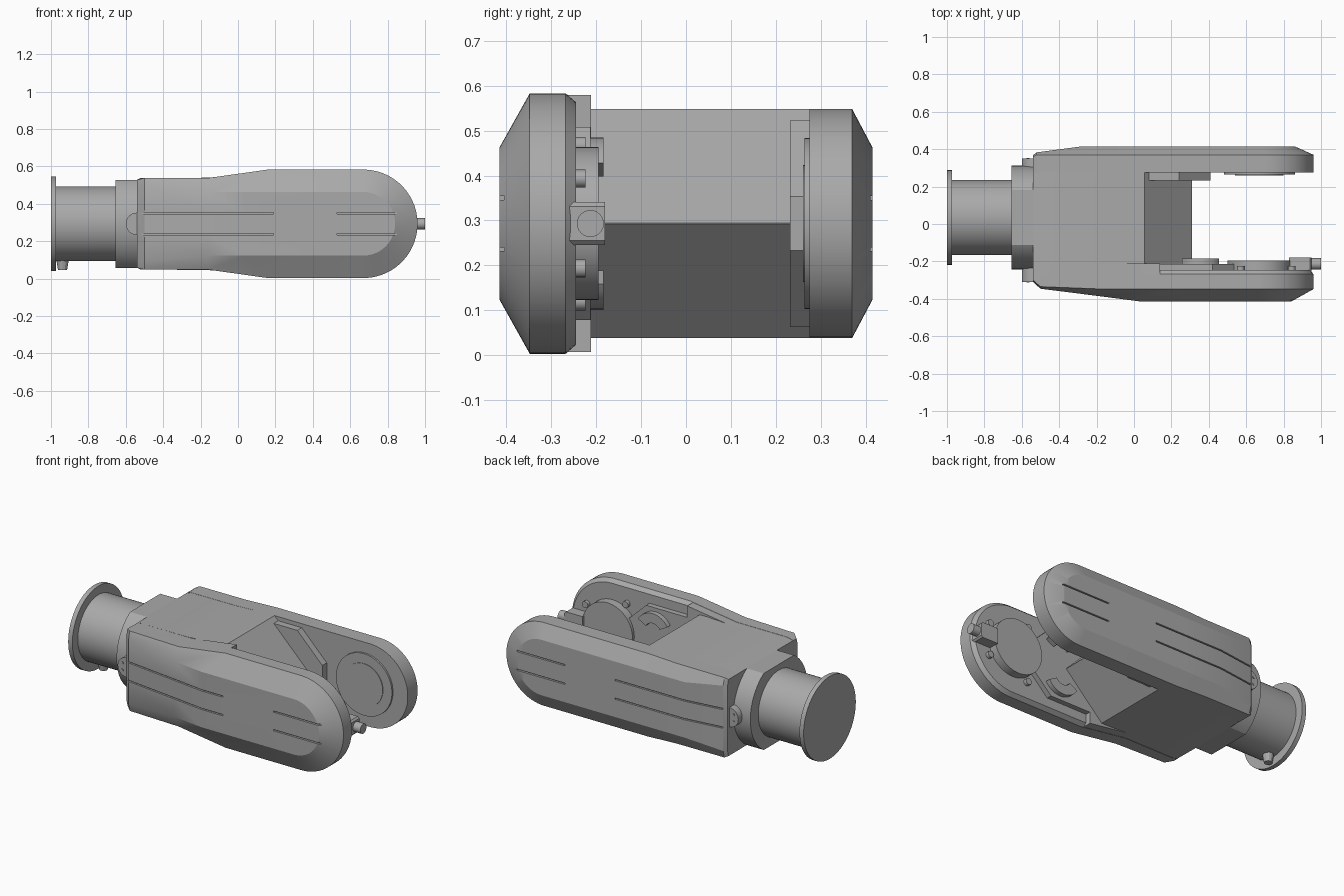
import bpy, bmesh, math
from mathutils import Matrix

if "Cube" in bpy.data.objects:
    bpy.data.objects.remove(bpy.data.objects["Cube"])

ZC = 0.293      # height of the centre line
NECK_Y = 0.035  # sideways position of the neck axis
HUB_X = 0.67    # joint axis near the fork tips

grey = bpy.data.materials.new("mid_grey")
grey.use_nodes = True
grey.diffuse_color = (0.4, 0.4, 0.4, 1)
grey.node_tree.nodes["Principled BSDF"].inputs["Base Color"].default_value = (0.4, 0.4, 0.4, 1)


def finish(name, bm):
    bmesh.ops.recalc_face_normals(bm, faces=bm.faces)
    mesh = bpy.data.meshes.new(name)
    bm.to_mesh(mesh)
    bm.free()
    mesh.materials.append(grey)
    ob = bpy.data.objects.new(name, mesh)
    bpy.context.collection.objects.link(ob)
    return ob


def loft(name, layers):
    """Join matching rings; the caps are strips between mirrored points."""
    bm = bmesh.new()
    rings = [[bm.verts.new(p) for p in ring] for ring in layers]
    n = len(rings[0])
    for a, b in zip(rings, rings[1:]):
        for i in range(n):
            j = (i + 1) % n
            bm.faces.new((a[i], a[j], b[j], b[i]))
    for ring in (rings[0], rings[-1]):
        for i in range(n // 2 - 1):
            bm.faces.new((ring[i], ring[i + 1], ring[n - 2 - i], ring[n - 1 - i]))
    return finish(name, bm)


def prism(name, outline, y0, y1):
    """Extrude an (x, height from centre line) outline along y."""
    bm = bmesh.new()
    face = bm.faces.new([bm.verts.new((x, y0, ZC + z)) for x, z in outline])
    new = bmesh.ops.extrude_face_region(bm, geom=[face])["geom"]
    bmesh.ops.translate(bm, vec=(0, y1 - y0, 0),
                        verts=[v for v in new if isinstance(v, bmesh.types.BMVert)])
    return finish(name, bm)


def mirrored(top):
    return top + [(x, -z) for x, z in reversed(top)]


def cylinder(name, axis, centre, radius, depth, sides=48, tip=None):
    bm = bmesh.new()
    turn = {"x": Matrix.Rotation(math.pi / 2, 4, "Y"),
            "y": Matrix.Rotation(math.pi / 2, 4, "X"), "z": Matrix()}[axis]
    bmesh.ops.create_cone(bm, cap_ends=True, segments=sides, radius1=radius,
                          radius2=tip or radius, depth=depth,
                          matrix=Matrix.Translation(centre) @ turn)
    return finish(name, bm)


def box(name, lo, hi):
    bm = bmesh.new()
    size = [b - a for a, b in zip(lo, hi)]
    mid = [(a + b) / 2 for a, b in zip(lo, hi)]
    bmesh.ops.create_cube(bm, size=1, matrix=Matrix.Translation(mid) @ Matrix.Diagonal((*size, 1)))
    return finish(name, bm)


def boolean(ob, cutter, operation):
    mod = ob.modifiers.new("cut", "BOOLEAN")
    mod.operation, mod.object, mod.solver = operation, cutter, "EXACT"
    bpy.context.view_layer.update()
    graph = bpy.context.evaluated_depsgraph_get()
    mesh = bpy.data.meshes.new_from_object(ob.evaluated_get(graph))
    ob.modifiers.clear()
    ob.data = mesh
    bpy.data.objects.remove(cutter)


def ring(cx, radius, y, tail):
    """Half outline with a round tip and a tail of (x, half height, y) points."""
    top = []
    for i in range(16):
        a = math.pi / 2 * (i + 0.5) / 16
        top.append((cx + radius * math.cos(a), radius * math.sin(a), y))
    top += [(cx, radius, y)] + tail
    return ([(x, v, ZC + z) for x, z, v in top]
            + [(x, v, ZC - z) for x, z, v in reversed(top)])


# Front fork arm: wide round tip, flat sloping outer face
def front_tail(y, inset=0.0):
    return [(0.16, 0.29 - inset, y), (-0.16, 0.245 - inset, y),
            (-0.5, 0.245 - inset, max(y, -0.335)), (-0.54, 0.235 - inset, max(y, -0.30))]


front_arm = loft("front_arm", [
    ring(HUB_X, 0.27, -0.245, front_tail(-0.245, 0.02)),
    ring(HUB_X, 0.29, -0.268, front_tail(-0.268)),
    ring(HUB_X, 0.29, -0.348, front_tail(-0.348)),
    ring(HUB_X, 0.17, -0.415, [(0.04, 0.17, -0.415), (-0.16, 0.17, -0.389),
                               (-0.5, 0.2, -0.346), (-0.54, 0.2, -0.31)])])


# Back fork arm: slimmer, with straight sides
def back_tail(y):
    return [(0.0, 0.255, y), (-0.2, 0.246, y), (-0.52, 0.245, y), (-0.54, 0.235, min(y, 0.36))]


back_arm = loft("back_arm", [
    ring(0.705, 0.255, 0.275, back_tail(0.275)),
    ring(0.705, 0.255, 0.37, back_tail(0.37)),
    ring(0.69, 0.17, 0.415, [(0.0, 0.17, 0.415), (-0.28, 0.17, 0.415),
                             (-0.52, 0.2, 0.383), (-0.54, 0.2, 0.368)])])


# Grooves along both outer faces
def groove(arm, path, z):
    depth = 0.012
    outline = [(x, y - math.copysign(depth, y)) for x, y in path]
    outline += [(x, y + math.copysign(0.03, y)) for x, y in reversed(path)]
    bm = bmesh.new()
    face = bm.faces.new([bm.verts.new((x, y, ZC + z - 0.004)) for x, y in outline])
    new = bmesh.ops.extrude_face_region(bm, geom=[face])["geom"]
    bmesh.ops.translate(bm, vec=(0, 0, 0.008),
                        verts=[v for v in new if isinstance(v, bmesh.types.BMVert)])
    boolean(arm, finish("groove_cutter", bm), "DIFFERENCE")


for z in (-0.057, 0.057):
    groove(front_arm, [(-0.52, -0.344), (0.04, -0.415), (0.19, -0.415)], z)
    groove(front_arm, [(0.53, -0.415), (0.85, -0.413)], z)
    groove(back_arm, [(-0.52, 0.383), (-0.28, 0.415), (0.19, 0.415)], z)
    groove(back_arm, [(0.53, 0.415), (0.86, 0.413)], z)

# Body between the arms, ending in a wedge
prism("body", mirrored([(-0.54, 0.235), (-0.51, 0.244), (-0.2, 0.245), (0.0, 0.255),
                        (0.055, 0.255), (0.31, 0.001)]), -0.215, 0.28)
prism("front_arm_root", mirrored([(-0.54, 0.234), (-0.5, 0.244), (-0.16, 0.244), (0.14, 0.286)]),
      -0.28, -0.212)
prism("front_inner_plate", mirrored([(0.0, 0.215), (0.42, 0.215), (0.54, 0.1)]), -0.26, -0.213)
prism("back_inner_plate", mirrored([(0.04, 0.23), (0.24, 0.23), (0.41, 0.06)]), 0.232, 0.29)

# Joint discs
cylinder("back_disc", "y", (HUB_X, 0.275, ZC), 0.19, 0.022, 64)
cylinder("back_disc_ring", "y", (HUB_X, 0.27, ZC), 0.13, 0.02, 64)
cylinder("front_disc", "y", (HUB_X, -0.225, ZC), 0.17, 0.06, 64)
for angle in (30, -30, 120, -120):
    a = math.radians(angle)
    cylinder("disc_bolt", "y", (HUB_X + 0.2 * math.cos(a), -0.238, ZC + 0.2 * math.sin(a)),
             0.02, 0.028, 16)

# Curved stops beside the front disc
for side in (1, -1):
    arc = [math.radians(30 + 10 * i) for i in range(13)]
    band = [(0.115, a) for a in arc] + [(0.055, a) for a in reversed(arc)]
    prism("curved_stop", [(0.355 + r * math.cos(a), side * (0.077 + r * math.sin(a)))
                          for r, a in band], -0.23, -0.184)

# Connector at the front arm tip
prism("connector_block", mirrored([(0.83, 0.048), (0.94, 0.048), (0.95, 0.038)]), -0.262, -0.18)
cylinder("connector_pin", "x", (0.97, -0.213, ZC), 0.03, 0.06, 24)

# Collar: a round drum with flat top and bottom
collar = cylinder("collar", "x", (-0.59, NECK_Y, ZC), 0.277, 0.13, 64)
boolean(collar, box("collar_limits", (-0.7, -0.4, ZC - 0.235), (-0.5, 0.4, ZC + 0.235)), "INTERSECT")

# Neck and end flange
cylinder("neck", "x", (-0.81, NECK_Y, ZC), 0.2, 0.34, 64)
cylinder("flange", "x", (-0.986, NECK_Y, ZC), 0.253, 0.028, 64)
cylinder("neck_boss", "z", (-0.938, NECK_Y, 0.075), 0.024, 0.06, 12, 0.034)

# Side brackets with small bolts
half = [math.radians(90 + 15 * i) for i in range(13)]
for y0, y1 in ((-0.31, -0.22), (0.29, 0.35)):
    prism("side_bracket", [(-0.54 + 0.06 * math.cos(a), 0.06 * math.sin(a)) for a in half], y0, y1)
    for z in (-0.022, 0.022):
        cylinder("bracket_bolt", "y", (-0.568, y0 if y0 < 0 else y1, ZC + z), 0.008, 0.008, 12)

# Smooth round surfaces, keep hard edges
for ob in bpy.context.view_layer.objects:
    ob.select_set(ob.type == "MESH")
bpy.context.view_layer.objects.active = front_arm
bpy.ops.object.shade_smooth_by_angle(angle=math.radians(25))
